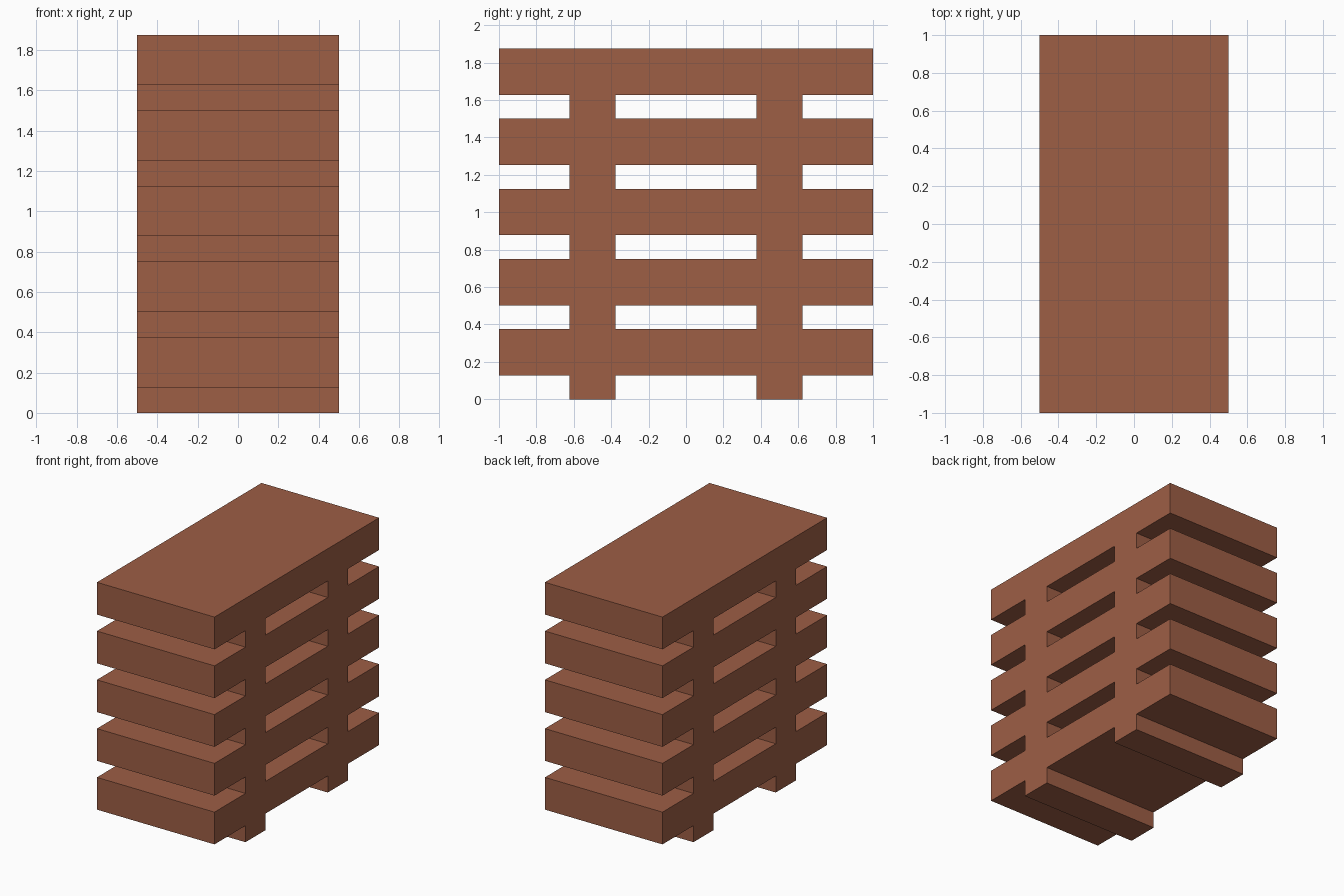
import bpy, bmesh

if "Cube" in bpy.data.objects:
    bpy.data.objects.remove(bpy.data.objects["Cube"])

HALF_W, HALF_L = 0.5, 1.0
PITCH, GAP = 0.375, 0.127
LEG_IN, LEG_OUT = 0.377, 0.623
COUNT = 5

mat = bpy.data.materials.new("brown_wood")
mat.diffuse_color = (0.34, 0.112, 0.06, 1)
mat.use_nodes = True
mat.node_tree.nodes["Principled BSDF"].inputs["Base Color"].default_value = mat.diffuse_color

# Pallet side profile (y, z): a deck on two full-width runners
half = [(LEG_IN, GAP), (LEG_IN, 0), (LEG_OUT, 0), (LEG_OUT, GAP),
        (HALF_L, GAP), (HALF_L, PITCH)]
profile = half + [(-y, z) for y, z in reversed(half)]

# Extrude the profile across the width
mesh = bpy.data.meshes.new("pallet")
bm = bmesh.new()
face = bm.faces.new([bm.verts.new((-HALF_W, y, z)) for y, z in profile])
ext = bmesh.ops.extrude_face_region(bm, geom=[face])
moved = [v for v in ext["geom"] if isinstance(v, bmesh.types.BMVert)]
bmesh.ops.translate(bm, verts=moved, vec=(2 * HALF_W, 0, 0))
bmesh.ops.recalc_face_normals(bm, faces=bm.faces)
bm.to_mesh(mesh)
bm.free()
mesh.materials.append(mat)

# Stack of identical pallets
for i in range(COUNT):
    pallet = bpy.data.objects.new(f"pallet_{i + 1}", mesh)
    pallet.location.z = i * PITCH
    bpy.context.collection.objects.link(pallet)
